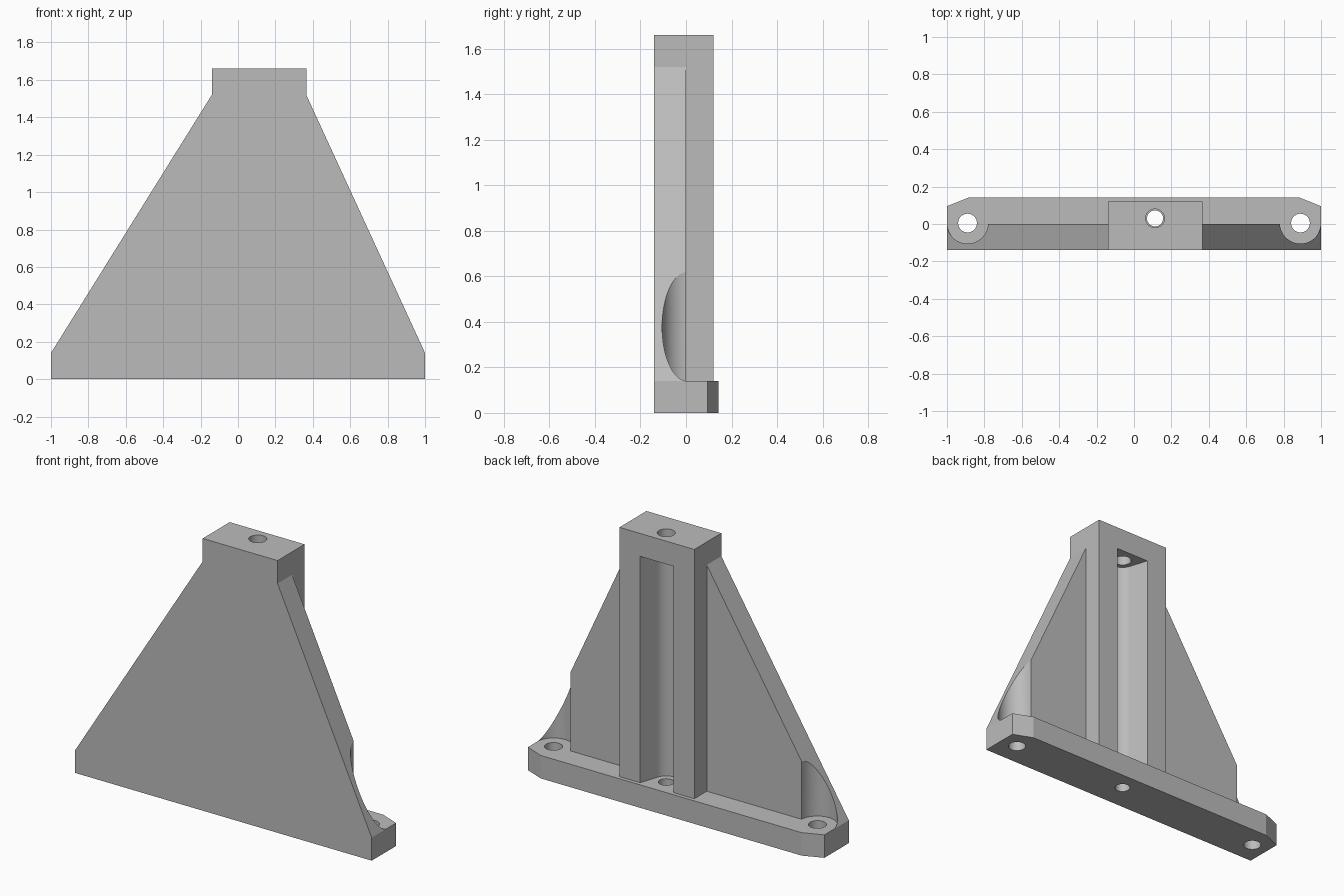
import bpy, bmesh, math

cube = bpy.data.objects.get("Cube")
if cube:
    bpy.data.objects.remove(cube, do_unlink=True)

grey = bpy.data.materials.new("plain_grey")
grey.use_nodes = True
colour = (0.5, 0.5, 0.5, 1)
grey.diffuse_color = colour
grey.node_tree.nodes["Principled BSDF"].inputs["Base Color"].default_value = colour


def prism(name, profile, low, high, axis="z"):
    """Extrude a 2D outline along z (xy outline) or y (xz outline)."""
    bm = bmesh.new()
    place = (lambda u, v, w: (u, v, w)) if axis == "z" else (lambda u, v, w: (u, w, v))
    face = bm.faces.new([bm.verts.new(place(u, v, low)) for u, v in profile])
    moved = bmesh.ops.extrude_face_region(bm, geom=[face])["geom"]
    step = place(0, 0, high - low)
    bmesh.ops.translate(bm, vec=step, verts=[g for g in moved if isinstance(g, bmesh.types.BMVert)])
    bmesh.ops.recalc_face_normals(bm, faces=bm.faces)
    mesh = bpy.data.meshes.new(name)
    bm.to_mesh(mesh)
    bm.free()
    mesh.materials.append(grey)
    obj = bpy.data.objects.new(name, mesh)
    bpy.context.collection.objects.link(obj)
    return obj


def arc(x, y, r, start, end, steps):
    angles = [start + (end - start) * i / steps for i in range(steps + 1)]
    return [(x + r * math.cos(a), y + r * math.sin(a)) for a in angles]


def rod(name, x, y, r, low, high):
    return prism(name, arc(x, y, r, 0, math.tau, 64)[:-1], low, high)


def boolean(target, tool, operation):
    mod = target.modifiers.new(operation, "BOOLEAN")
    mod.operation = operation
    mod.solver = "EXACT"
    mod.object = tool
    bpy.context.view_layer.objects.active = target
    bpy.ops.object.modifier_apply(modifier=mod.name)
    bpy.data.objects.remove(tool, do_unlink=True)


BASE, NECK, TOP = 0.14, 1.52, 1.66
LEFT, RIGHT = 0.365, -0.14
FRONT, BACK = -0.14, 0.12
MID, AXIS = (LEFT + RIGHT) / 2, 0.03
END = 0.89

# Tapered front plate
bracket = prism("bracket", [(-1, 0.08), (1, 0.08), (1, BASE), (LEFT, NECK), (LEFT, TOP),
                            (RIGHT, TOP), (RIGHT, NECK), (-1, BASE)], FRONT, 0, "y")

# Upright column behind the plate
column = prism("column", [(RIGHT, FRONT), (LEFT, FRONT), (LEFT, BACK), (RIGHT, BACK)], 0.08, TOP)
boolean(bracket, column, "UNION")

# Flared slot with a round bottom in the back of the column
half, r = 0.1125, 0.08
rise = BACK - AXIS
tangent = math.atan2(rise, half) - math.acos(r / math.hypot(half, rise))
slot = arc(MID, AXIS, r, math.pi - tangent, math.tau + tangent, 32)
slot += [(MID + half, BACK), (MID + half, 0.3), (MID - half, 0.3), (MID - half, BACK)]
boolean(bracket, prism("slot_cutter", slot, 0, NECK), "DIFFERENCE")

# Round clearances above the end holes
for side in (-1, 1):
    boolean(bracket, rod("clearance_cutter", side * END, 0.005, 0.11, 0, 1), "DIFFERENCE")

# Foot with chamfered back corners
foot = prism("foot", [(-1, FRONT), (1, FRONT), (1, 0.095), (0.88, 0.143),
                      (-0.88, 0.143), (-1, 0.095)], 0, BASE)
boolean(bracket, foot, "UNION")

# Bolt holes through the foot and the column top
for x, y, radius, low, high in ((-END, 0.005, 0.05, -0.1, 0.3), (END, 0.005, 0.05, -0.1, 0.3),
                                (MID, AXIS, 0.043, -0.1, 0.3), (MID, AXIS, 0.05, 1.4, 1.8)):
    boolean(bracket, rod("hole_cutter", x, y, radius, low, high), "DIFFERENCE")

# Smooth the round walls, keep the edges sharp
bpy.ops.object.select_all(action="DESELECT")
bracket.select_set(True)
bpy.context.view_layer.objects.active = bracket
bpy.ops.object.shade_smooth_by_angle(angle=math.radians(15))
